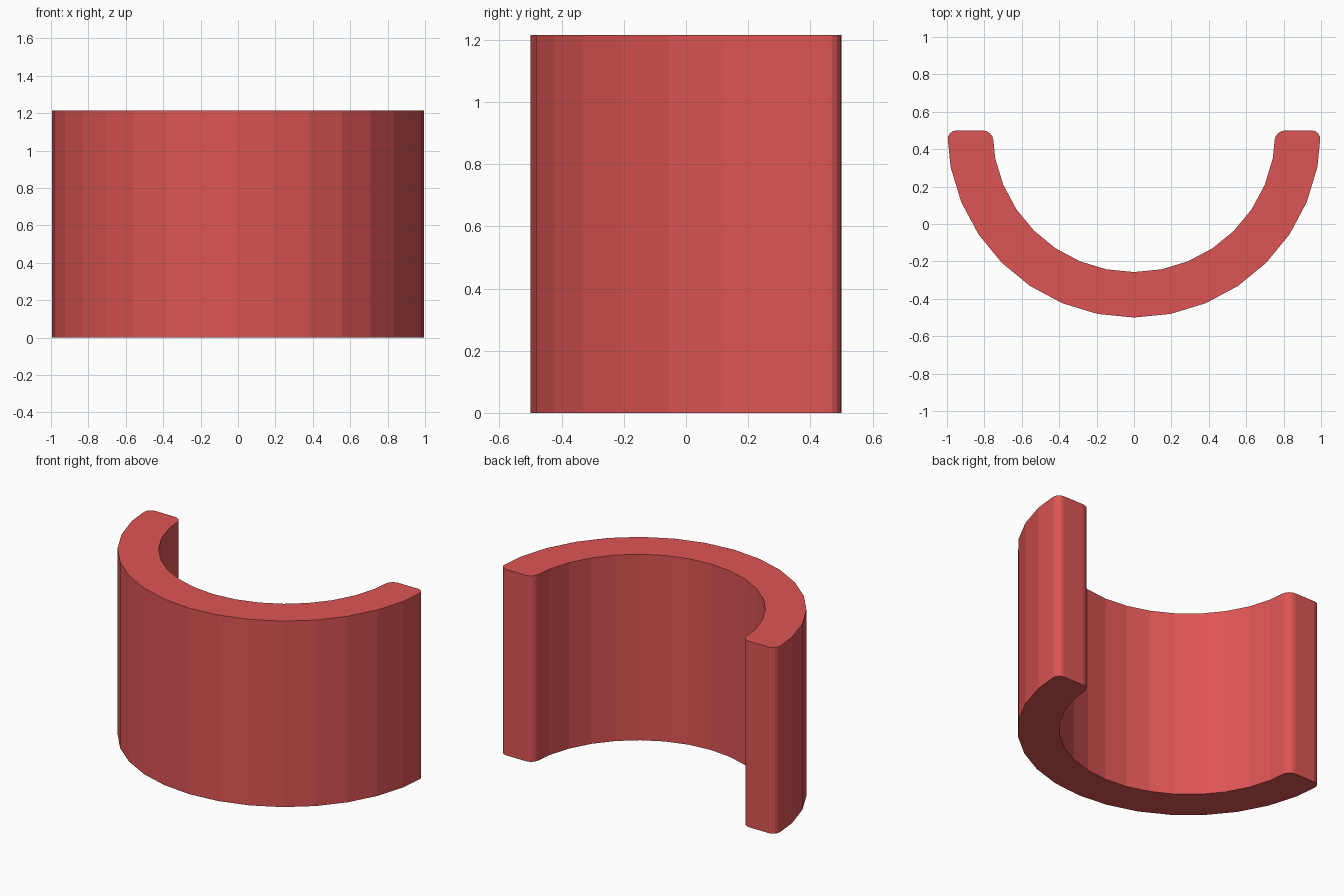
import bpy, bmesh, math

if "Cube" in bpy.data.objects:
    bpy.data.objects.remove(bpy.data.objects["Cube"])

R_OUT, R_IN, HEIGHT, SEGS = 1.0, 0.757, 1.215, 16
CENTRE_Y = 0.5


def arc(radius):
    # half circle opening toward +y
    return [(radius * math.cos(math.pi * (1 + i / SEGS)),
             CENTRE_Y + radius * math.sin(math.pi * (1 + i / SEGS)), 0)
            for i in range(SEGS + 1)]


# Half-ring cross-section, extruded upward
bm = bmesh.new()
outline = arc(R_OUT) + arc(R_IN)[::-1]
face = bm.faces.new([bm.verts.new(p) for p in outline])
top = bmesh.ops.extrude_face_region(bm, geom=[face])
bmesh.ops.translate(bm, vec=(0, 0, HEIGHT),
                    verts=[g for g in top["geom"] if isinstance(g, bmesh.types.BMVert)])

# Round the upright corners of the two end faces
corners = [e for e in bm.edges
           if all(abs(v.co.y - CENTRE_Y) < 1e-4 for v in e.verts)
           and abs(e.verts[0].co.z - e.verts[1].co.z) > 0.1]
bmesh.ops.bevel(bm, geom=corners, offset=0.05, segments=4, profile=0.5, affect='EDGES')
bmesh.ops.recalc_face_normals(bm, faces=bm.faces)

mesh = bpy.data.meshes.new("half_ring")
bm.to_mesh(mesh)
bm.free()
ring = bpy.data.objects.new("half_ring", mesh)
bpy.context.collection.objects.link(ring)

# Red finish
red = bpy.data.materials.new("red")
red.diffuse_color = (0.73, 0.09, 0.09, 1)
red.use_nodes = True
red.node_tree.nodes["Principled BSDF"].inputs["Base Color"].default_value = red.diffuse_color
mesh.materials.append(red)
